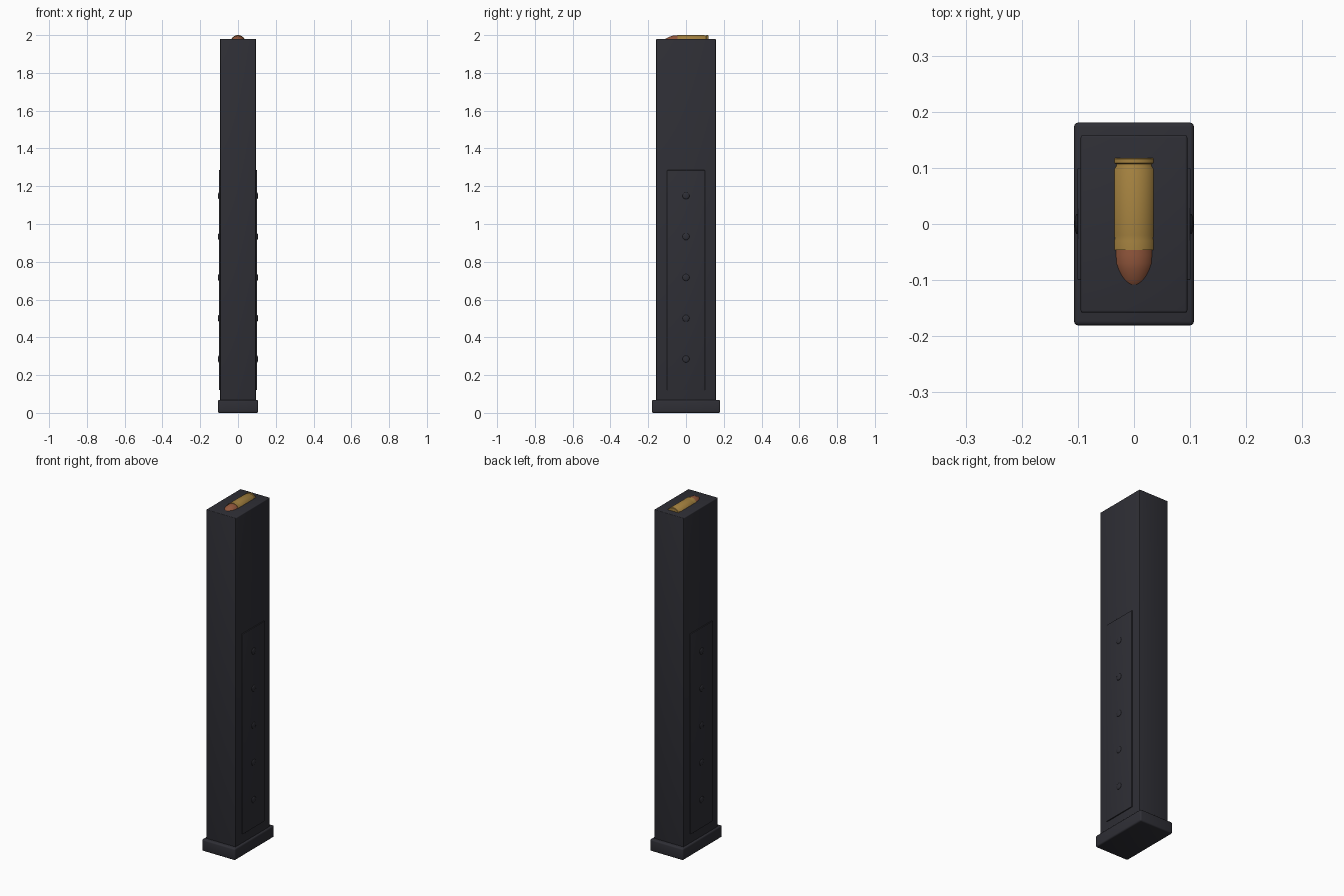
import bpy, bmesh, math
from mathutils import Vector

if "Cube" in bpy.data.objects:
    bpy.data.objects.remove(bpy.data.objects["Cube"])


def material(name, rgb):
    m = bpy.data.materials.new(name)
    m.diffuse_color = (*rgb, 1.0)
    m.use_nodes = True
    m.node_tree.nodes["Principled BSDF"].inputs["Base Color"].default_value = m.diffuse_color
    return m


steel = material("dark_steel", (0.028, 0.028, 0.036))
brass = material("brass", (0.37, 0.22, 0.05))
copper = material("copper", (0.29, 0.095, 0.045))


def finish(bm, name, mat):
    bmesh.ops.recalc_face_normals(bm, faces=bm.faces)
    me = bpy.data.meshes.new(name)
    bm.to_mesh(me)
    bm.free()
    me.materials.append(mat)
    ob = bpy.data.objects.new(name, me)
    bpy.context.collection.objects.link(ob)
    bpy.ops.object.select_all(action='DESELECT')
    ob.select_set(True)
    bpy.context.view_layer.objects.active = ob
    bpy.ops.object.shade_smooth_by_angle(angle=math.radians(35))
    return ob


def box(name, lo, hi, mat, bevel):
    bm = bmesh.new()
    bmesh.ops.create_cube(bm, size=1)
    lo, hi = Vector(lo), Vector(hi)
    for v in bm.verts:
        v.co = Vector([(v.co[i] + 0.5) * (hi[i] - lo[i]) + lo[i] for i in range(3)])
    bmesh.ops.bevel(bm, geom=bm.edges[:], offset=bevel, segments=3,
                    profile=0.5, affect='EDGES')
    return finish(bm, name, mat)


def lathe(name, profile, place, mat, sides=32):
    """Revolve (distance along axis, radius) points; place maps (d, a, b) to xyz."""
    bm = bmesh.new()
    rings = []
    for d, r in profile:
        rings.append([bm.verts.new(place(d, r * math.cos(t), r * math.sin(t)))
                      for t in (2 * math.pi * i / sides for i in range(sides))])
    for p, q in zip(rings, rings[1:]):
        for i in range(sides):
            j = (i + 1) % sides
            bm.faces.new((p[i], p[j], q[j], q[i]))
    bm.faces.new(rings[0])
    bm.faces.new(rings[-1])
    return finish(bm, name, mat)


# Long box body and wider base plate
box("magazine_body", (-0.095, -0.158, 0.05), (0.095, 0.158, 1.98), steel, 0.004)
box("base_plate", (-0.107, -0.181, 0.0), (0.107, 0.181, 0.068), steel, 0.008)

# Raised side panels, each with a column of low studs
stud = [(0.090, 0.018), (0.1015, 0.018), (0.1035, 0.0165), (0.105, 0.012), (0.1057, 0.005)]
for side, s in (("left", -1), ("right", 1)):
    x0, x1 = sorted((s * 0.085, s * 0.1005))
    box("side_panel_" + side, (x0, -0.1, 0.12), (x1, 0.1, 1.285), steel, 0.002)
    for i in range(5):
        z = 0.285 + i * 0.216
        lathe(f"stud_{side}_{i + 1}", stud,
              lambda d, a, b, s=s, z=z: (s * d, a, z + b), steel, 20)

# Top cartridge lying along y, half sunk in the body
AXIS_Z = 1.9595
along_y = lambda d, a, b: (a, d, AXIS_Z + b)
lathe("cartridge_case",
      [(0.118, 0.039), (0.116, 0.0405), (0.109, 0.0405), (0.107, 0.0375),
       (0.103, 0.0375), (0.098, 0.0405), (-0.020, 0.0405), (-0.025, 0.0398),
       (-0.030, 0.0405), (-0.046, 0.0405)], along_y, brass)
lathe("bullet",
      [(-0.04, 0.038), (-0.055, 0.038), (-0.070, 0.0372), (-0.080, 0.0345),
       (-0.090, 0.0308), (-0.100, 0.0258), (-0.108, 0.0208), (-0.115, 0.013),
       (-0.118, 0.005)], along_y, copper)
